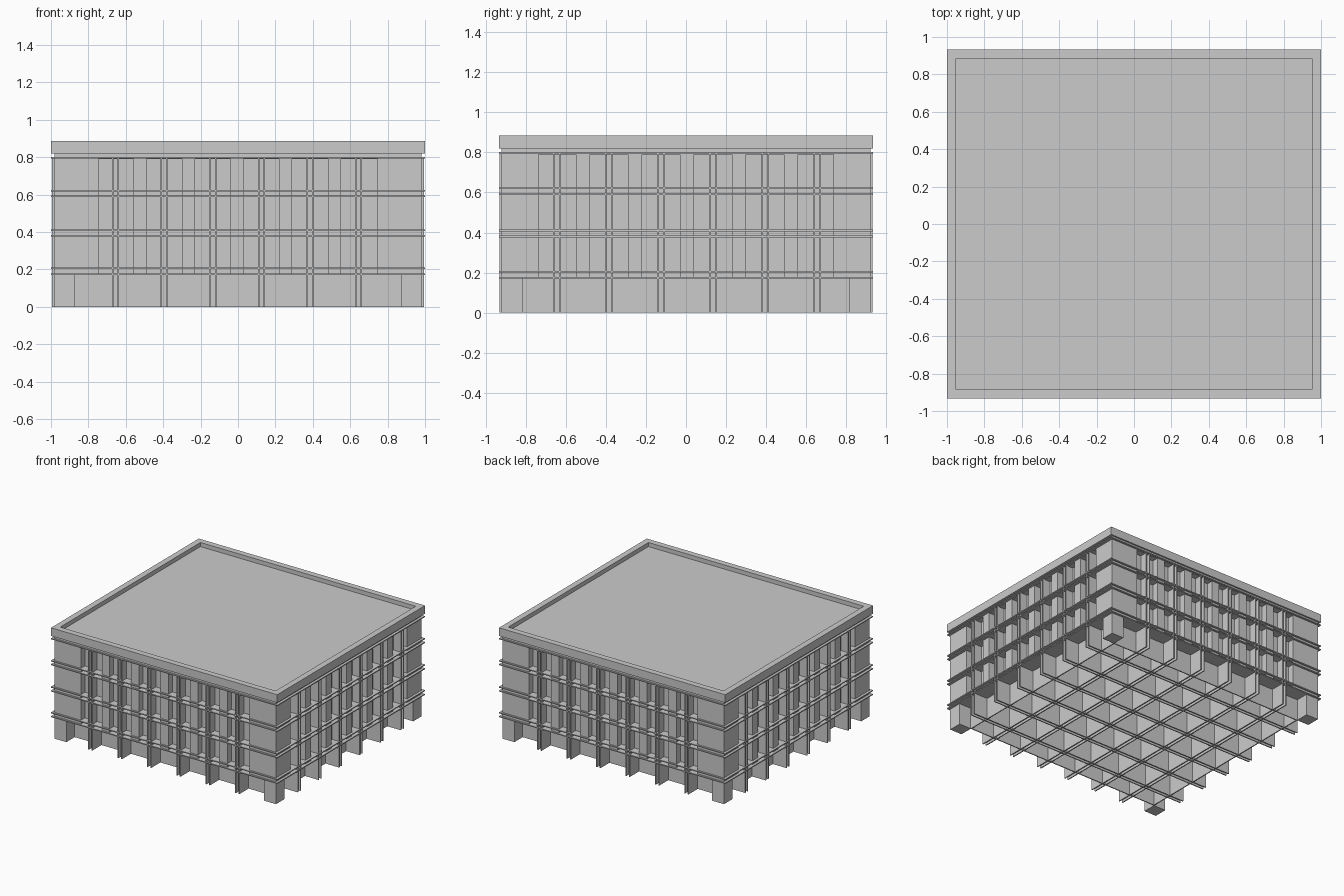
import bpy
import bmesh

if "Cube" in bpy.data.objects:
    bpy.data.objects.remove(bpy.data.objects["Cube"])


def boxes(name, items):
    """One object made of boxes given as (x0, x1, y0, y1, z0, z1)."""
    bm = bmesh.new()
    for x0, x1, y0, y1, z0, z1 in items:
        vs = bmesh.ops.create_cube(bm, size=1)['verts']
        for v in vs:
            v.co.x = x1 if v.co.x > 0 else x0
            v.co.y = y1 if v.co.y > 0 else y0
            v.co.z = z1 if v.co.z > 0 else z0
    me = bpy.data.meshes.new(name)
    bm.to_mesh(me)
    bm.free()
    ob = bpy.data.objects.new(name, me)
    bpy.context.collection.objects.link(ob)
    return ob


def ring(hx, hy, t, z0, z1):
    """Four wall boxes around a rectangle, thickness t inward."""
    return [(-hx, hx, -hy, -hy + t, z0, z1), (-hx, hx, hy - t, hy, z0, z1),
            (-hx, -hx + t, -hy + t, hy - t, z0, z1),
            (hx - t, hx, -hy + t, hy - t, z0, z1)]


WX, WY = 0.98, 0.92        # outer wall half sizes
FX, FY = 0.995, 0.93       # column fin reach
PITCH = 0.26
col_x = [-0.655 + PITCH * i for i in range(6)]
col_y = [-0.645 + PITCH * i for i in range(6)]
INSET = 0.05               # window recess depth
Z1, ZT = 0.175, 0.82

# Roof with raised parapet
boxes("roof_deck", [(-0.96, 0.96, -0.89, 0.89, ZT, 0.852)])
boxes("parapet", ring(1.0, 0.933, 0.048, ZT, 0.885))
boxes("top_band", [(-WX, WX, -WY, WY, 0.79, ZT)])

# Thin projecting floor plates, in pairs
plates = [0.175, 0.205, 0.38, 0.41, 0.59, 0.62, 0.797]
boxes("floor_plates", [(-1.0, 1.0, -0.933, 0.933, z - 0.004, z + 0.004) for z in plates])

# Paired column fins running through the building both ways
fins = []
for s in (-0.015, 0.015):
    for x in col_x:
        fins.append((x + s - 0.004, x + s + 0.004, -FY, FY, 0, 0.797))
    for y in col_y:
        fins.append((-FX, FX, y + s - 0.004, y + s + 0.004, 0, 0.797))
boxes("column_fins", fins)

# Recessed window walls of the upper floors
boxes("window_walls", [(-WX + INSET, WX - INSET, -WY + INSET, WY - INSET, Z1, ZT)])

# Narrow piers between columns
piers = []
for i in range(5):
    mx, my = col_x[i] + PITCH / 2, col_y[i] + PITCH / 2
    for s in (-1, 1):
        a, b = sorted((s * WY, s * (WY - INSET - 0.01)))
        piers.append((mx - 0.035, mx + 0.035, a, b, Z1, ZT))
        a, b = sorted((s * WX, s * (WX - INSET - 0.01)))
        piers.append((a, b, my - 0.035, my + 0.035, Z1, ZT))
boxes("wall_piers", piers)

# Wide upper corners standing on smaller corner blocks
upper, blocks = [], []
for sx in (-1, 1):
    for sy in (-1, 1):
        xa, xb = sorted((sx * WX, sx * 0.745))
        ya, yb = sorted((sy * WY, sy * 0.735))
        upper.append((xa, xb, ya, yb, Z1, ZT))
        xa, xb = sorted((sx * WX, sx * 0.873))
        ya, yb = sorted((sy * WY, sy * 0.813))
        blocks.append((xa, xb, ya, yb, 0, Z1))
boxes("upper_corners", upper)
boxes("corner_blocks", blocks)

# Set-back ground floor walls, open underneath
boxes("ground_walls", ring(0.875, 0.815, 0.008, 0, Z1))
